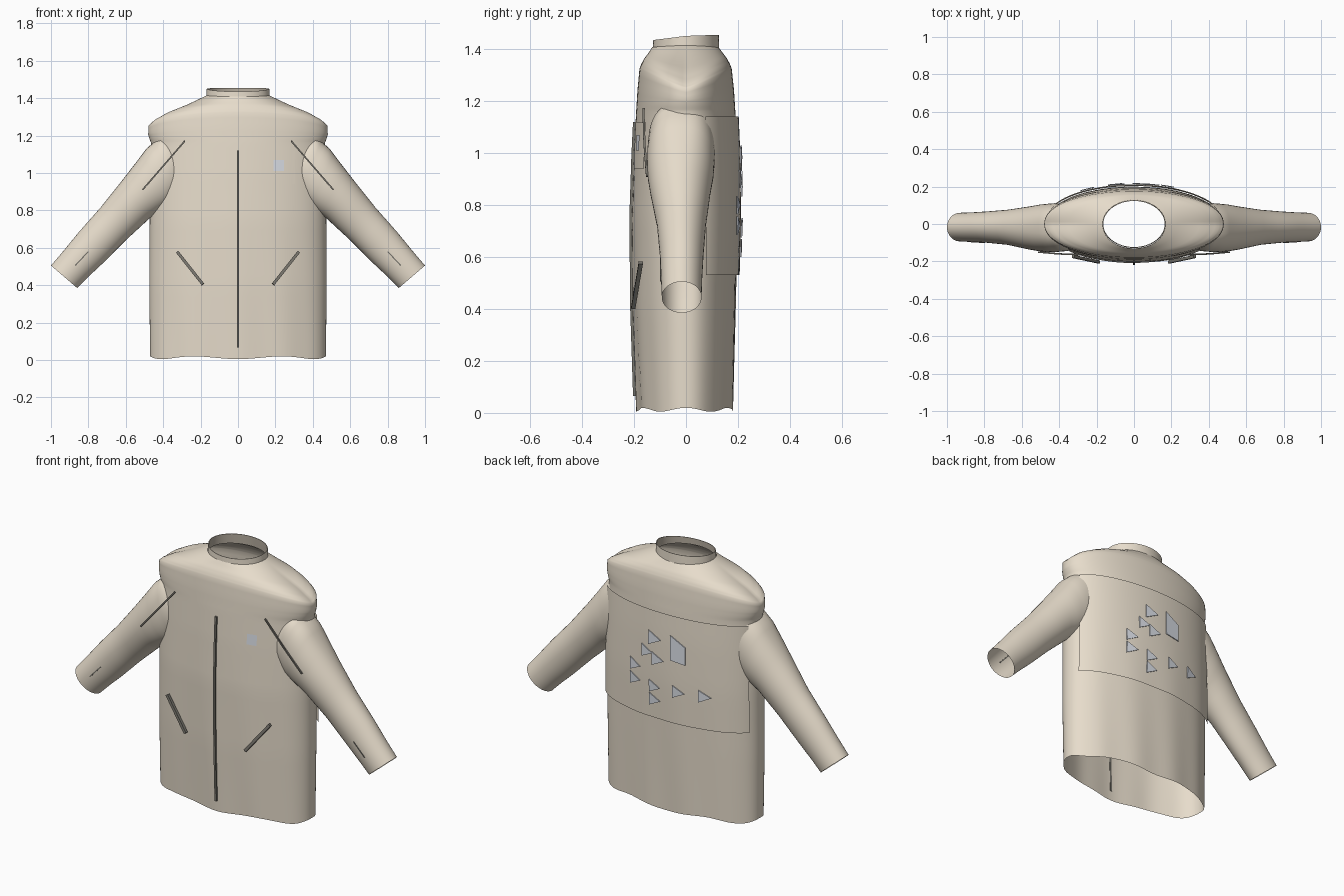
import bpy, math
from mathutils import Vector

if "Cube" in bpy.data.objects:
    bpy.data.objects.remove(bpy.data.objects["Cube"])

def material(name, rgb):
    m = bpy.data.materials.new(name)
    m.diffuse_color = (*rgb, 1)
    m.use_nodes = True
    m.node_tree.nodes["Principled BSDF"].inputs["Base Color"].default_value = m.diffuse_color
    return m

CLOTH = material("sand_cloth", (0.80, 0.72, 0.60))
LINING = material("collar_lining_taupe", (0.46, 0.41, 0.34))
ZIP = material("dark_zip", (0.19, 0.18, 0.155))
SILVER = material("reflective_grey", (0.74, 0.77, 0.83))

def mesh_object(name, verts, faces, mat, angle=60):
    me = bpy.data.meshes.new(name)
    me.from_pydata([tuple(v) for v in verts], [], faces)
    me.materials.append(mat)
    ob = bpy.data.objects.new(name, me)
    bpy.context.collection.objects.link(ob)
    bpy.ops.object.select_all(action='DESELECT')
    ob.select_set(True)
    bpy.context.view_layer.objects.active = ob
    bpy.ops.object.shade_smooth_by_angle(angle=math.radians(angle))
    return ob

def loft(name, rings, mat):
    """Open tube through equal-sized closed rings."""
    n = len(rings[0])
    faces = [(i*n + j, i*n + (j+1) % n, (i+1)*n + (j+1) % n, (i+1)*n + j)
             for i in range(len(rings) - 1) for j in range(n)]
    return mesh_object(name, [v for r in rings for v in r], faces, mat)

def sheet(name, grid, mat, flip=False):
    """Cloth sheet from a grid of surface points."""
    w = len(grid[0])
    faces = [(i*w + j, i*w + j + 1, (i+1)*w + j + 1, (i+1)*w + j)
             for i in range(len(grid) - 1) for j in range(w - 1)]
    if flip:
        faces = [f[::-1] for f in faces]
    return mesh_object(name, [v for r in grid for v in r], faces, mat)

# Body stations: side z, front/back z, half width, front depth, back depth
STATIONS = [(0.012, 0.012, .470, .188, .182), (0.40, 0.40, .474, .203, .192),
            (0.75, 0.75, .472, .208, .200), (1.00, 1.00, .466, .200, .197),
            (1.16, 1.16, .465, .192, .190), (1.185, 1.19, .474, .190, .188),
            (1.205, 1.24, .480, .187, .185), (1.248, 1.325, .479, .179, .176),
            (1.270, 1.345, .455, .171, .168), (1.31, 1.365, .390, .160, .157),
            (1.365, 1.385, .270, .145, .142), (1.415, 1.408, .167, .130, .125)]

def station(t):
    i = min(int(t), len(STATIONS) - 2)
    f = t - i
    return [a + (b - a) * f for a, b in zip(STATIONS[i], STATIONS[i + 1])]

def body_point(th, t, off=0.0):
    zs, zf, a, bf, bb = station(t)
    c, s = math.cos(th), math.sin(th)
    b = (bb if s > 0 else bf) + off
    fold = 0.004 * math.sin(11*th + 1.5*zs) * max(0, 1 - zs/0.9) * abs(s)
    z = zs + (zf - zs) * abs(s) ** 1.1
    z += 0.008 * math.cos(6*th) * max(0, 1 - zs / 0.15)
    return Vector((a * c + off * c,
                   math.copysign(abs(s) ** 0.93, s) * (b + fold), z))

def t_of_z(z):
    for i in range(4):
        if z <= STATIONS[i + 1][0]:
            return i + (z - STATIONS[i][0]) / (STATIONS[i + 1][0] - STATIONS[i][0])
    return 4

def on_body(x, z, off, back=False):
    t = t_of_z(z)
    th = math.acos(max(-1, min(1, x / (station(t)[2] + off))))
    return body_point(th if back else -th, t, off)

# Body and shoulders
N = 96
params = [i / 6 for i in range(24)] + [4 + i / 3 for i in range(22)]
loft("body", [[body_point(2*math.pi*j/N, t) for j in range(N)] for t in params], CLOTH)

# Collar: tilted band, low at the front, with a darker lining
def collar_ring(z, grow, tilt):
    out = []
    for j in range(64):
        a = 2 * math.pi * j / 64
        s = math.sin(a)
        out.append(((.165 + grow) * math.cos(a), (.124 + grow) * s,
                    z + tilt * (0.016 * s if s < 0 else 0.004 * s)))
    return out

loft("collar", [collar_ring(1.400, 0.004, 0), collar_ring(1.451, 0.002, 1),
                collar_ring(1.451, -0.001, 1)], CLOTH)
loft("collar_lining", [collar_ring(1.451, -0.001, 1), collar_ring(1.400, -0.001, 0)], LINING)

# Sleeves: upper x,z / lower x,z / front y / back y / roundness
SLEEVE = [(.33, 1.18, .27, .93, -.12, .09, .65), (.42, 1.19, .31, .89, -.145, .11, .65),
          (.49, 1.13, .365, .83, -.151, .111, .75), (.55, 1.05, .425, .79, -.148, .106, .85),
          (.622, .957, .475, .755, -.138, .095, .95), (.735, .815, .60, .64, -.112, .077, 1),
          (.85, .685, .725, .515, -.100, .067, 1), (.94, .575, .80, .445, -.096, .062, 1),
          (1.0, .505, .86, .385, -.093, .06, 1)]
rings = []
for i in range(len(SLEEVE) - 1):
    for k in range(3 if i < len(SLEEVE) - 2 else 4):
        ux, uz, lx, lz, y0, y1, e = [a + (b - a) * k / 3
                                     for a, b in zip(SLEEVE[i], SLEEVE[i + 1])]
        ring = []
        for j in range(40):
            c, s = math.cos(2*math.pi*j/40), math.sin(2*math.pi*j/40)
            s = math.copysign(abs(s) ** e, s)
            ring.append(((ux+lx)/2 + c*(ux-lx)/2, (y0+y1)/2 + s*(y1-y0)/2,
                         (uz+lz)/2 + c*(uz-lz)/2))
        rings.append(ring)
sleeves = loft("sleeves", rings, CLOTH)
sleeves.modifiers.new("other_side", 'MIRROR').use_mirror_merge = False

# Zips: slim square bars swept along a path
def bar(name, pts, r):
    rings = []
    for i, p in enumerate(pts):
        d = (pts[min(i+1, len(pts)-1)] - pts[max(i-1, 0)]).normalized()
        side = d.cross(Vector((0, 1, 0))).normalized()
        out = side.cross(d)
        rings.append([p + side*r + out*r, p - side*r + out*r,
                      p - side*r - out*r, p + side*r - out*r])
    faces = [(i*4 + j, i*4 + (j+1) % 4, i*4 + 4 + (j+1) % 4, i*4 + 4 + j)
             for i in range(len(pts) - 1) for j in range(4)]
    e = 4 * len(pts)
    faces += [(3, 2, 1, 0), (e-4, e-3, e-2, e-1)]
    mesh_object(name, [v for q in rings for v in q], faces, ZIP, 30)

bar("front_zip", [on_body(0, 0.07 + 1.05*i/16, 0.004) for i in range(17)], 0.006)
for sgn, label in ((-1, "right"), (1, "left")):
    bar(label + "_pocket_zip", [Vector((sgn*.188, -.203, .405)),
                                Vector((sgn*.325, -.174, .578))], 0.008)
    bar(label + "_sleeve_seam", [Vector((sgn*.285, -.164, 1.17)), Vector((sgn*.40, -.160, 1.037)),
                                 Vector((sgn*.51, -.150, .91))], 0.004)
    bar(label + "_cuff_seam", [Vector((sgn*.80, -.098, .58)),
                               Vector((sgn*.87, -.096, .505))], 0.003)

# Chest patch with a plain reflective tab
sheet("chest_patch", [[on_body(.125 + .18*i/8, .94 + .18*k/4, 0.006) for i in range(9)]
                      for k in range(5)], CLOTH)
sheet("chest_tab", [[on_body(.19 + .055*i/3, 1.01 + .06*k/3, 0.010) for i in range(4)]
                    for k in range(4)], SILVER)

# Back panel wrapping the rear
sheet("back_panel", [[body_point(math.radians(20 + 140*i/48), t_of_z(.53 + .61*k/10), 0.012)
                      for i in range(49)] for k in range(11)], CLOTH)

# Plain reflective pieces on the back
def back_piece(name, corners):
    n = len(corners)
    vs = [on_body(a, b, o, True) for o in (0.015, 0.020) for a, b in corners]
    faces = [tuple(range(n))[::-1], tuple(range(n, 2*n))]
    faces += [(j, (j+1) % n, n + (j+1) % n, n + j) for j in range(n)]
    mesh_object(name, vs, faces, SILVER, 30)

# Triangles: x, z, size
for i, (x, z, s) in enumerate([(.18, .80, .07), (.18, .72, .07), (.05, .71, .07),
                               (.05, .635, .07), (-.10, .715, .07), (-.25, .72, .07),
                               (.05, .985, .08), (.10, .90, .07), (.03, .87, .075)]):
    back_piece(f"back_triangle_{i+1}",
               [(x + s/2, z - s/2), (x + s/2, z + s/2), (x - s/2, z)])
back_piece("back_block", [(-.05, .89), (-.05, 1.03), (-.14, .98), (-.14, .88)])
